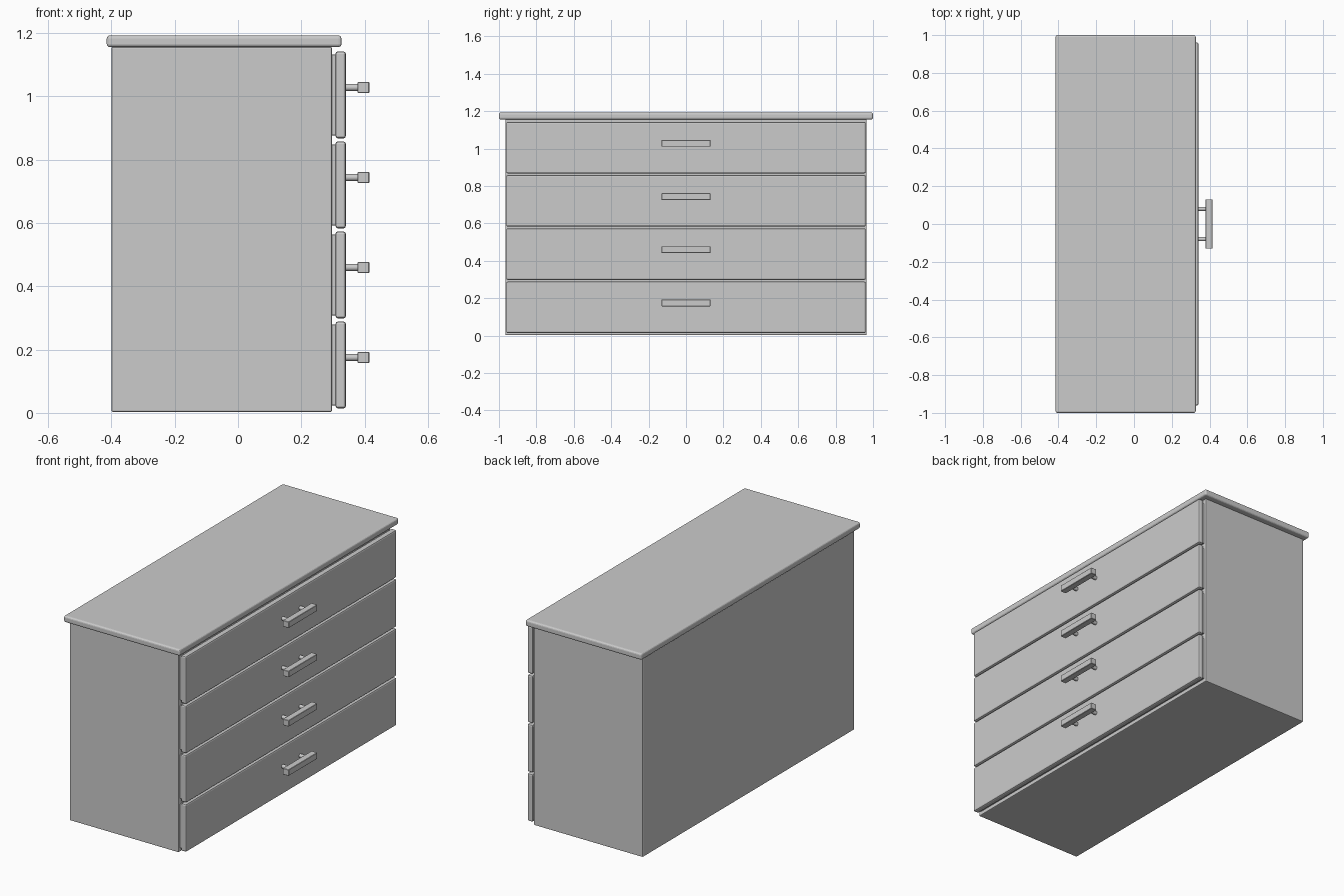
import bpy, bmesh
from math import radians
from mathutils import Matrix

if "Cube" in bpy.data.objects:
    bpy.data.objects.remove(bpy.data.objects["Cube"])


def finish(name, bm):
    mesh = bpy.data.meshes.new(name)
    bm.to_mesh(mesh)
    bm.free()
    obj = bpy.data.objects.new(name, mesh)
    bpy.context.collection.objects.link(obj)
    return obj


def box(name, x, y, z, bevel=0.0, segments=2):
    """Box from (min, max) ranges with optional rounded edges."""
    bm = bmesh.new()
    bmesh.ops.create_cube(bm, size=1)
    for v in bm.verts:
        v.co = [(a + b) / 2 + c * (b - a) for c, (a, b) in zip(v.co, (x, y, z))]
    obj = finish(name, bm)
    if bevel:
        mod = obj.modifiers.new("edge_bevel", 'BEVEL')
        mod.width = bevel
        mod.segments = segments
    return obj


def post(name, x, y, z, radius):
    """Round handle post running along x."""
    bm = bmesh.new()
    mat = Matrix.Translation(((x[0] + x[1]) / 2, y, z)) @ Matrix.Rotation(radians(90), 4, 'Y')
    bmesh.ops.create_cone(bm, cap_ends=True, segments=16, radius1=radius,
                          radius2=radius, depth=x[1] - x[0], matrix=mat)
    obj = finish(name, bm)
    bpy.context.view_layer.objects.active = obj
    obj.select_set(True)
    bpy.ops.object.shade_smooth_by_angle()
    obj.select_set(False)
    return obj


# Carcass and overhanging top
box("carcass", (-0.40, 0.297), (-0.966, 0.966), (0.003, 1.157), 0.005)
box("top_slab", (-0.415, 0.327), (-1, 1), (1.156, 1.193), 0.01, 3)

# Four drawers facing +x
PITCH = 0.2845
for i in range(4):
    z0 = 0.014 + i * PITCH
    zc = z0 + 0.161
    n = i + 1
    box(f"drawer_box_{n}", (0.28, 0.312), (-0.952, 0.952), (z0 + 0.01, z0 + 0.265), 0.003)
    box(f"drawer_front_{n}", (0.308, 0.341), (-0.961, 0.961), (z0, z0 + 0.275), 0.008)
    # Bar handle on two posts
    box(f"handle_bar_{n}", (0.378, 0.415), (-0.131, 0.131), (zc - 0.018, zc + 0.018), 0.002, 1)
    for side, y in (("left", -0.08), ("right", 0.08)):
        post(f"handle_post_{side}_{n}", (0.336, 0.382), y, zc, 0.011)
